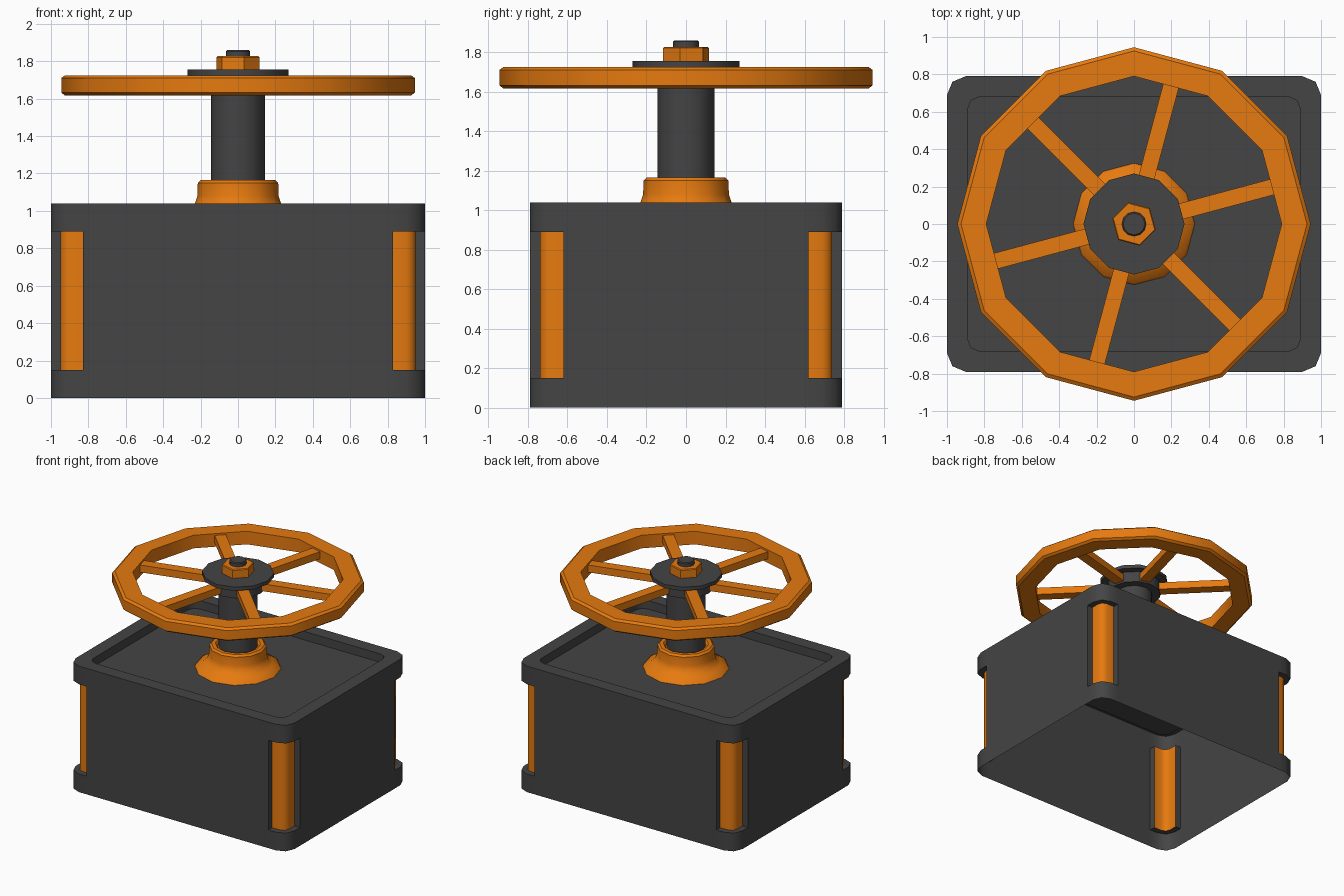
import bpy, bmesh, math
from mathutils import Matrix

if "Cube" in bpy.data.objects:
    bpy.data.objects.remove(bpy.data.objects["Cube"])


def material(name, rgb):
    m = bpy.data.materials.new(name)
    m.diffuse_color = (*rgb, 1)
    m.use_nodes = True
    m.node_tree.nodes["Principled BSDF"].inputs["Base Color"].default_value = m.diffuse_color
    return m


DARK = material("dark_grey", (0.058, 0.058, 0.058))
ORANGE = material("orange", (0.79, 0.195, 0.005))


def finish(bm, name, mats, angle=None, fix_normals=True):
    if fix_normals:
        bmesh.ops.recalc_face_normals(bm, faces=bm.faces[:])
    me = bpy.data.meshes.new(name)
    bm.to_mesh(me)
    bm.free()
    ob = bpy.data.objects.new(name, me)
    bpy.context.collection.objects.link(ob)
    for m in mats:
        me.materials.append(m)
    if angle:
        bpy.ops.object.select_all(action='DESELECT')
        ob.select_set(True)
        bpy.context.view_layer.objects.active = ob
        bpy.ops.object.shade_smooth_by_angle(angle=math.radians(angle))
    return ob


def lathe(name, profile, mat, segs=12, turn=0, ring=False, angle=35):
    """Turn an (r, z) profile about z; ring closes the profile on itself."""
    bm = bmesh.new()
    rows = []
    for r, z in profile:
        rows.append([bm.verts.new((r * math.cos(math.radians(turn) + i * math.tau / segs),
                                   r * math.sin(math.radians(turn) + i * math.tau / segs), z))
                     for i in range(segs)])
    pairs = list(zip(rows, rows[1:])) + ([(rows[-1], rows[0])] if ring else [])
    for a, b in pairs:
        for i in range(segs):
            j = (i + 1) % segs
            bm.faces.new((a[i], a[j], b[j], b[i]))
    if not ring:
        bm.faces.new(rows[0])
        bm.faces.new(rows[-1])
    return finish(bm, name, [mat], angle)


def outline(hx, hy, r, flat=0.0):
    """Rounded rectangle, five points per corner, counter-clockwise.
    r is the corner radius, flat the straight length next to each arc."""
    pts = []
    for k, (sx, sy) in enumerate([(1, -1), (1, 1), (-1, 1), (-1, -1)]):
        cx, cy = sx * (hx - r), sy * (hy - r)
        a0 = math.radians(-90 + 90 * k)
        arc = [(cx + r * math.cos(a0 + t * math.pi / 4),
                cy + r * math.sin(a0 + t * math.pi / 4)) for t in range(3)]
        ta, tb = a0, a0 + math.pi / 2
        start = (arc[0][0] - flat * math.cos(tb - math.pi / 2 + math.pi / 2 - math.pi / 2),
                 arc[0][1] - flat * math.sin(ta + math.pi / 2))
        # step back along the incoming side, forward along the outgoing side
        din = (-math.sin(ta), math.cos(ta))
        dout = (-math.sin(tb), math.cos(tb))
        start = (arc[0][0] - flat * din[0], arc[0][1] - flat * din[1])
        end = (arc[2][0] + flat * dout[0], arc[2][1] + flat * dout[1])
        pts += [start, *arc, end]
    return pts


# Box: open-bottomed shell with recessed lid and sunken orange corner panels
bm = bmesh.new()
outer = outline(1.0, 0.79, 0.1, 0.07)
sunk = outline(0.95, 0.74, 0.05, 0.07)
inner = outline(0.89, 0.68, 0.065, 0.07)
n = len(outer)


def loop(pts, z):
    return [bm.verts.new((x, y, z)) for x, y in pts]


L = [loop(outer, z) for z in (0, 0.15, 0.89, 1.04)]
S = [loop(sunk, z) for z in (0.15, 0.89)]
rim, floor = loop(inner, 1.04), loop(inner, 0.97)


def quad(a, b, c, d, mat=0):
    bm.faces.new((a, b, c, d)).material_index = mat


for i in range(n):
    j = (i + 1) % n
    quad(L[0][i], L[0][j], L[1][j], L[1][i])
    quad(L[2][i], L[2][j], L[3][j], L[3][i])
    quad(L[3][i], L[3][j], rim[j], rim[i])
    quad(rim[i], rim[j], floor[j], floor[i])
    if i % 5 == 4:      # flat side between two corners
        quad(L[1][i], L[1][j], L[2][j], L[2][i])
    else:               # corner: sunken panel with its ledges
        quad(S[0][i], S[0][j], S[1][j], S[1][i], 1)
        quad(L[1][i], L[1][j], S[0][j], S[0][i])
        quad(S[1][i], S[1][j], L[2][j], L[2][i])
    if i % 5 == 0:      # panel end returns
        quad(L[1][i], S[0][i], S[1][i], L[2][i])
    if i % 5 == 4:
        quad(S[0][i], L[1][i], L[2][i], S[1][i])
bm.faces.new(floor)
finish(bm, "box_body", [DARK, ORANGE], 50, fix_normals=False)

# Stem and its flared collar
lathe("stem", [(0.145, 0.96), (0.145, 1.68)], DARK)
lathe("stem_collar", [(0.325, 0.97), (0.315, 0.985), (0.265, 1.01), (0.23, 1.04), (0.217, 1.08),
                      (0.215, 1.15), (0.2, 1.165), (0.17, 1.165), (0.155, 1.145)], ORANGE)

# Hand wheel rim
lathe("wheel_rim", [(0.925, 1.617), (0.945, 1.632), (0.945, 1.71), (0.925, 1.725),
                    (0.79, 1.725), (0.79, 1.617)], ORANGE, ring=True)

# Six spokes
bm = bmesh.new()
for k in range(6):
    m = (Matrix.Rotation(math.radians(15 + 60 * k), 4, 'Z')
         @ Matrix.Translation((0.49, 0, 1.68))
         @ Matrix.Diagonal((0.62, 0.086, 0.06, 1)))
    bmesh.ops.create_cube(bm, size=1, matrix=m)
finish(bm, "wheel_spokes", [ORANGE])

# Hub under a wide washer
lathe("wheel_hub", [(0.21, 1.635), (0.21, 1.73)], DARK)
lathe("hub_washer", [(0.27, 1.725), (0.27, 1.755)], DARK)

# Nut and bolt end
lathe("hex_nut", [(0.12, 1.755), (0.12, 1.82), (0.114, 1.827)], ORANGE, segs=6, turn=45, angle=20)
lathe("bolt_end", [(0.065, 1.75), (0.065, 1.853), (0.058, 1.86)], DARK)
